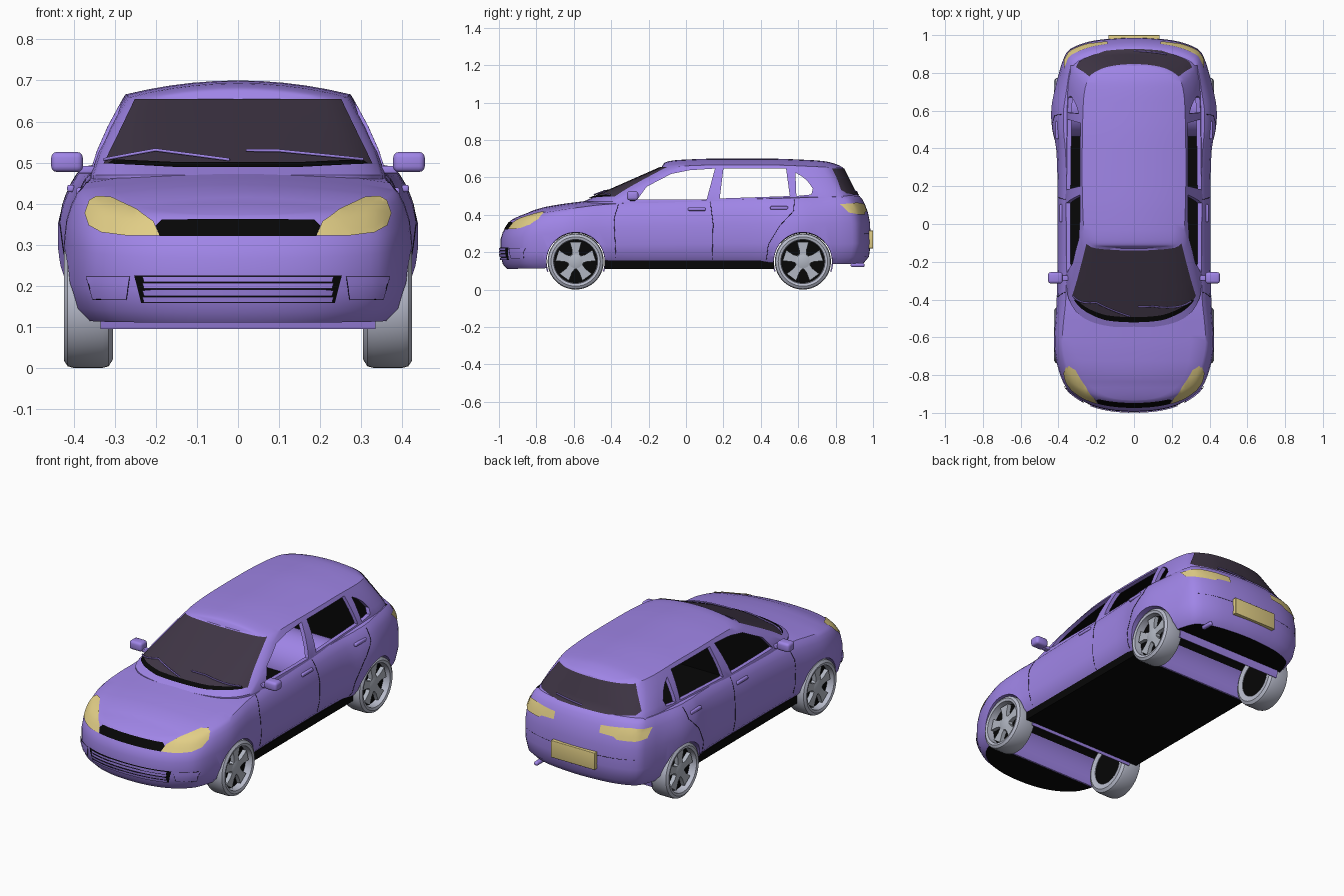
import bpy, bmesh, math
from mathutils import Vector, Matrix
from mathutils.bvhtree import BVHTree

if "Cube" in bpy.data.objects:
    bpy.data.objects.remove(bpy.data.objects["Cube"])

def mat(name, c):
    m = bpy.data.materials.new(name)
    m.diffuse_color = (*c, 1)
    m.use_nodes = True
    m.node_tree.nodes["Principled BSDF"].inputs["Base Color"].default_value = m.diffuse_color
    return m
PAINT = mat("purple paint", (.35, .235, .80))
BLACK = mat("black trim", (.002, .002, .002))
GLASS = mat("dark glass", (.05, .036, .06))
LAMP = mat("yellow lamp", (.76, .62, .24))
TYRE = mat("grey tyre", (.48, .50, .60))
RIM = mat("grey rim", (.44, .47, .54))

def finish(bm, name, *mats, angle=35):
    bmesh.ops.recalc_face_normals(bm, faces=bm.faces)
    me = bpy.data.meshes.new(name)
    bm.to_mesh(me); bm.free()
    for m in mats: me.materials.append(m)
    ob = bpy.data.objects.new(name, me)
    bpy.context.collection.objects.link(ob)
    smooth(ob, angle)
    return ob

def smooth(ob, angle=35):
    bpy.ops.object.select_all(action='DESELECT')
    ob.select_set(True)
    bpy.context.view_layer.objects.active = ob
    bpy.ops.object.shade_smooth_by_angle(angle=math.radians(angle))

def cut(ob, cutter):
    mod = ob.modifiers.new("cut", 'BOOLEAN')
    mod.object, mod.operation, mod.solver = cutter, 'DIFFERENCE', 'EXACT'
    bpy.context.view_layer.objects.active = ob
    bpy.ops.object.modifier_apply(modifier=mod.name)
    bpy.data.objects.remove(cutter)

def lerp(tab, v):
    for (a, p), (b, q) in zip(tab, tab[1:]):
        if v <= b: return p + (q - p) * max(0, (v - a) / (b - a))
    return tab[-1][1]

def spline(pts, n=3):
    # smooth half outline, mirrored at both ends on x = 0
    p = [Vector((-pts[1][0], pts[1][1]))] + [Vector(q) for q in pts] + [Vector((-pts[-2][0], pts[-2][1]))]
    out = []
    for a, b, c, d in zip(p, p[1:], p[2:], p[3:]):
        for k in range(n):
            t = k / n
            out.append(.5 * (2*b + (c - a)*t + (2*a - 5*b + 4*c - d)*t*t + (3*b - a - 3*c + d)*t**3))
    return out + [p[-2]]

def solid(name, rings, bump, wide, index=0, cols=10):
    # closed solid from stacked half rings, with a domed top and flat bottom
    bm = bmesh.new()
    full = [[bm.verts.new(p) for p in r] + [bm.verts.new((-p[0], p[1], p[2])) for p in r[-2:0:-1]] for r in rings]
    m = len(full[0])
    for a, b in zip(full, full[1:]):
        for i in range(m):
            bm.faces.new((a[i], a[(i+1) % m], b[(i+1) % m], b[i]))
    for ring, h in ((rings[0], 0), (rings[-1], bump)):
        rows = []
        for x, y, z in ring:
            row = []
            for k in range(cols + 1):
                t = 1 - 2 * k / cols
                row.append(bm.verts.new((x*t, y, z + h * (1 - t*t) * min(1, (x / wide)**2))))
            rows.append(row)
        for a, b in zip(rows, rows[1:]):
            for k in range(cols):
                bm.faces.new((a[k], a[k+1], b[k+1], b[k]))
    bmesh.ops.remove_doubles(bm, verts=bm.verts, dist=2e-4)
    bmesh.ops.recalc_face_normals(bm, faces=bm.faces)
    for f in bm.faces:
        f.material_index = 1 if index or f.normal.z < -.9 else 0
    return finish(bm, name, PAINT, BLACK)

def box(name, lo, hi, *mats, bevel=0, index=0):
    bm = bmesh.new()
    lo, hi = Vector(lo), Vector(hi)
    bmesh.ops.create_cube(bm, size=1, matrix=Matrix.Translation((lo + hi) / 2) @ Matrix.Diagonal((*(hi - lo), 1)))
    if bevel:
        bmesh.ops.bevel(bm, geom=bm.edges[:], offset=bevel, segments=3, affect='EDGES', profile=.5)
    for f in bm.faces: f.material_index = index
    return finish(bm, name, *mats)

def prism(name, pts, x0, x1, *mats):
    # (y, z) outline extruded along x
    bm = bmesh.new()
    f = bm.faces.new([bm.verts.new((x0, y, z)) for y, z in pts])
    g = bmesh.ops.extrude_face_region(bm, geom=[f])["geom"]
    bmesh.ops.translate(bm, vec=(x1 - x0, 0, 0), verts=[v for v in g if isinstance(v, bmesh.types.BMVert)])
    return finish(bm, name, *mats)

# Lower body: plan outline stacked at several heights
plan = spline([(0,-.992), (.12,-.984), (.22,-.96), (.30,-.92), (.36,-.865), (.40,-.77), (.422,-.66), (.42,-.55),
    (.41,-.42), (.405,-.2), (.405,0), (.405,.2), (.412,.4), (.435,.52), (.437,.62), (.418,.72), (.397,.80),
    (.375,.87), (.34,.925), (.24,.965), (.12,.982), (0,.988)])
zlow = [(-1,.11), (-.72,.115), (-.45,.145), (.5,.145), (.8,.135), (1,.14)]
ztop = [(-1,.37), (-.9,.385), (-.8,.412), (-.7,.428), (-.5,.452), (-.3,.465), (0,.475), (.5,.487), (1,.50)]
flare = [(-.8,.03), (-.45,0), (.4,0), (.55,-.03), (.75,-.01), (.9,.03)]  # change of the upper width along the car
rings = []
for f, sx, df, dr in ((0,.90,.035,.04), (.1,.965,.012,.01), (.3,1,0,0), (.6,1,0,.004), (.75,.982,.012,.015),
                      (.87,.95,.032,.03), (.95,.917,.045,.045), (1,.88,.058,.06)):
    rings.append([(p.x * (sx + lerp(flare, p.y) * max(0, f - .6) / .4), p.y * (1 - (df if p.y < 0 else dr)),
                   lerp(zlow, p.y) + f * (lerp(ztop, p.y) - lerp(zlow, p.y))) for p in plan])
body = solid("body", rings, .03, .33)
cut(body, box("cabin_cutter", (-.335,-.40,.16), (.335,.84,.9), PAINT, BLACK, index=1))
AXLES = (-.59, .625)
for y in AXLES:
    circ = [(y + .156*math.cos(a*math.pi/24), .15 + .156*math.sin(a*math.pi/24)) for a in range(48)]
    cut(body, prism("arch_cutter", circ, -.7, .7, PAINT, BLACK))

# Cabin: pillars and roof, hollowed, with open side windows
base = spline([(0,-.55), (.12,-.543), (.22,-.52), (.29,-.48), (.335,-.42), (.358,-.32), (.362,0), (.362,.4),
    (.36,.7), (.345,.82), (.305,.88), (.2,.918), (.1,.928), (0,.93)])
roof = spline([(0,-.13), (.1,-.127), (.18,-.12), (.23,-.108), (.257,-.07), (.268,0), (.274,.2), (.274,.4),
    (.27,.6), (.262,.70), (.24,.765), (.17,.815), (.08,.836), (0,.84)])
zroof = [(-.13,.655), (.1,.666), (.5,.666), (.85,.65)]
def cabin(name, kx, ky, drop, foot, index):
    rs = []
    for t in (-1, 0, .3, .6, .85, 1):
        r = []
        for a, b in zip(base, roof):
            s = max(t, 0)
            p = a.lerp(b, s)
            x = p.x * kx * (1 + .11 * s * (1 - s))
            r.append((x, .2 + (p.y - .2) * ky, foot if t < 0 else .47 + s * (lerp(zroof, b.y) - drop - .47)))
        rs.append(r)
    return solid(name, rs, .034, .265, index)
house = cabin("roof_and_pillars", 1, 1, 0, .44, 0)
cut(house, cabin("inside_cutter", .94, .965, .014, .3, 1))
for win in ([(-.26,.482), (-.21,.55), (-.08,.618), (.02,.638), (.155,.647), (.11,.48)],
            [(.18,.487), (.2,.646), (.535,.647), (.555,.50)],
            [(.59,.50), (.585,.625), (.62,.605), (.65,.58), (.678,.54), (.67,.508)]):
    cut(house, prism("window_cutter", win, -.6, .6, PAINT, BLACK))
smooth(body); smooth(house)

# Helpers that lay plates and lines on the car surface
vs, fs = [], []
for ob in (body, house):
    n = len(vs)
    vs += [v.co.copy() for v in ob.data.vertices]
    fs += [[i + n for i in p.vertices] for p in ob.data.polygons]
tree = BVHTree.FromPolygons(vs, fs)
def project(a, b, axis, s, off):
    o, d = (Vector((a, 3*s, b)), Vector((0, -s, 0))) if axis == 'y' else (Vector((3*s, a, b)), Vector((-s, 0, 0)))
    loc, nor, _, _ = tree.ray_cast(o, d)
    if loc is None:
        loc, nor, _, _ = tree.find_nearest(o + d * (2.2 if axis == 'y' else 2.6))
    if nor.dot(d) > 0: nor = -nor
    return loc + nor * off

def plate(name, pts, axis, s, m, off=.004, step=.02):
    bm = bmesh.new()
    bm.faces.new([bm.verts.new((a, b, 0)) for a, b in pts])
    for k in (0, 1):
        lo, hi = min(p[k] for p in pts), max(p[k] for p in pts)
        for i in range(1, int((hi - lo) / step) + 1):
            no = Vector((1 - k, k, 0))
            bmesh.ops.bisect_plane(bm, geom=bm.verts[:] + bm.edges[:] + bm.faces[:],
                                   plane_co=no * (lo + i * step + 1e-4), plane_no=no)
    bmesh.ops.triangulate(bm, faces=bm.faces)
    for v in bm.verts: v.co = project(v.co.x, v.co.y, axis, s, off)
    return finish(bm, name, m, angle=50)

def line(name, pts, axis, s, m, r=.002, off=0):
    cu = bpy.data.curves.new(name, 'CURVE')
    cu.dimensions, cu.bevel_depth, cu.bevel_resolution = '3D', r, 1
    path = [project(a + (c - a)*k/8, b + (d - b)*k/8, axis, s, off)
            for (a, b), (c, d) in zip(pts, pts[1:]) for k in range(9)]
    sp = cu.splines.new('POLY')
    sp.points.add(len(path) - 1)
    for q, p in zip(sp.points, path): q.co = (*p, 1)
    cu.materials.append(m)
    bpy.context.collection.objects.link(bpy.data.objects.new(name, cu))

def both(pts): return pts + [(-x, z) for x, z in reversed(pts)]

# Glass, grille and intake
plate("windscreen", both([(.14,.489), (.325,.495), (.25,.651)]), 'y', -1, GLASS)
plate("cowl", both([(.15,.484), (.315,.493), (.30,.503), (.15,.496)]), 'y', -1, BLACK, .006)
plate("rear_window", both([(.15,.502), (.29,.512), (.305,.53), (.235,.645)]), 'y', 1, GLASS)
plate("grille", both([(.19,.32), (.20,.345), (.185,.36)]), 'y', -1, BLACK, .003)
plate("lower_intake", both([(.235,.158), (.252,.225)]), 'y', -1, BLACK, .002)
for i in range(4):
    z = .161 + i * .016
    plate("intake_slat", both([(.226,z), (.23,z + .0135)]), 'y', -1, PAINT, .008)

# Lamps, fog pockets, mirrors, handles, seams on both sides
for s in (-1, 1):
    def m(pts): return [(s*x, z) for x, z in pts]
    plate("headlight", m([(.19,.32), (.27,.32), (.33,.328), (.36,.345), (.37,.375), (.36,.405), (.345,.414), (.31,.413), (.25,.385), (.205,.355)]), 'y', -1, LAMP, .005)
    plate("tail_light", m([(.14,.418), (.22,.413), (.24,.40), (.33,.40), (.366,.41), (.366,.455), (.30,.463), (.14,.455)]), 'y', 1, LAMP, .005)
    plate("fog_pocket", m([(.27,.168), (.35,.168), (.365,.222), (.262,.222)]), 'y', -1, PAINT, .006)
    line("fog_pocket_edge", m([(.27,.168), (.35,.168), (.365,.222), (.262,.222), (.27,.168)]), 'y', -1, BLACK, .001, .005)
    xs = sorted((s*.378, s*.455))
    box("mirror", (xs[0], -.315, .477), (xs[1], -.255, .526), PAINT, bevel=.014)
    xs = sorted((s*.34, s*.39))
    box("mirror_stalk", (xs[0], -.30, .474), (xs[1], -.27, .492), PAINT, bevel=.004)
    for y, z in ((.01, .43), (.45, .437)):
        p = project(y + .045, z, 'x', s, 0)
        box("door_handle", (p.x - .009, y, z - .009), (p.x + .009, y + .095, z + .009), PAINT, bevel=.006)
    for seam in ([(-.36,.46), (-.385,.38), (-.375,.17)], [(.13,.47), (.145,.35), (.14,.16)],
                 [(.58,.48), (.575,.42), (.50,.34), (.44,.24), (.43,.16)]):
        line("door_seam", seam, 'x', s, BLACK, .0014)

# Wipers, panel lines, number plate, exhaust
line("wiper", [(-.32,.50), (-.2,.522), (-.02,.498)], 'y', -1, PAINT, .004, .010)
line("wiper", [(.02,.521), (.10,.52), (.30,.50)], 'y', -1, PAINT, .004, .010)
line("rear_wiper", [(0,.512), (.17,.525)], 'y', 1, PAINT, .004, .008)
line("tailgate_seam", [(-.34,.30), (0,.295), (.34,.30)], 'y', 1, BLACK, .001)
box("number_plate", (-.135,.972,.22), (.135,1,.315), LAMP, bevel=.003)
box("exhaust", (.25,.88,.12), (.275,.955,.142), PAINT, bevel=.01)

# Floor and wheel wells, with a black liner over each tyre
box("floor", (-.38,-.435,.11), (.38,.47,.155), BLACK)
def well(name, a0, a1, r0, r1, x, m):
    arc = [math.radians(a0 + (a1 - a0) * k / 28) for k in range(29)]
    prism(name, [(y + r*math.cos(a), .15 + r*math.sin(a)) for r, q in ((r0, arc), (r1, arc[::-1])) for a in q], -x, x, m)
for y in AXLES:
    well("wheel_well", -20, 200, .155, .162, .335, PAINT)
    well("wheel_well_liner", 40, 140, .152, .1555, .37, BLACK)

# Wheels
def lathe(name, prof, s, y, m, closed=True):
    bm = bmesh.new()
    v = [bm.verts.new((s*x, y, .15 + r)) for x, r in prof]
    e = [bm.edges.new(p) for p in zip(v, v[1:] + (v[:1] if closed else []))]
    bmesh.ops.spin(bm, geom=v + e, cent=(0, y, .15), axis=(1, 0, 0), dvec=(0, 0, 0), angle=2*math.pi, steps=44)
    bmesh.ops.remove_doubles(bm, verts=bm.verts, dist=1e-4)
    finish(bm, name, m)
for y in AXLES:
    for s in (-1, 1):
        lathe("tyre", [(.31,.10), (.305,.13), (.315,.146), (.33,.15), (.40,.15), (.415,.146), (.424,.132), (.42,.118), (.36,.113)], s, y, TYRE)
        lathe("wheel_disc", [(.315,0), (.315,.107), (.38,.115), (.38,0)], s, y, BLACK, False)
        lathe("hub", [(.37,0), (.37,.045), (.402,.04), (.408,.02), (.408,0)], s, y, RIM, False)
        for k in range(5):
            a = math.pi/2 + k * 2*math.pi/5
            c, d = math.cos(a), math.sin(a)
            pts = [(y + r*c - w*d, .15 + r*d + w*c) for r, w in ((.02,.02), (.06,.019), (.104,.031), (.104,-.031), (.06,-.019), (.02,-.02))]
            prism("spoke", pts, s*.37, s*.403, RIM)
